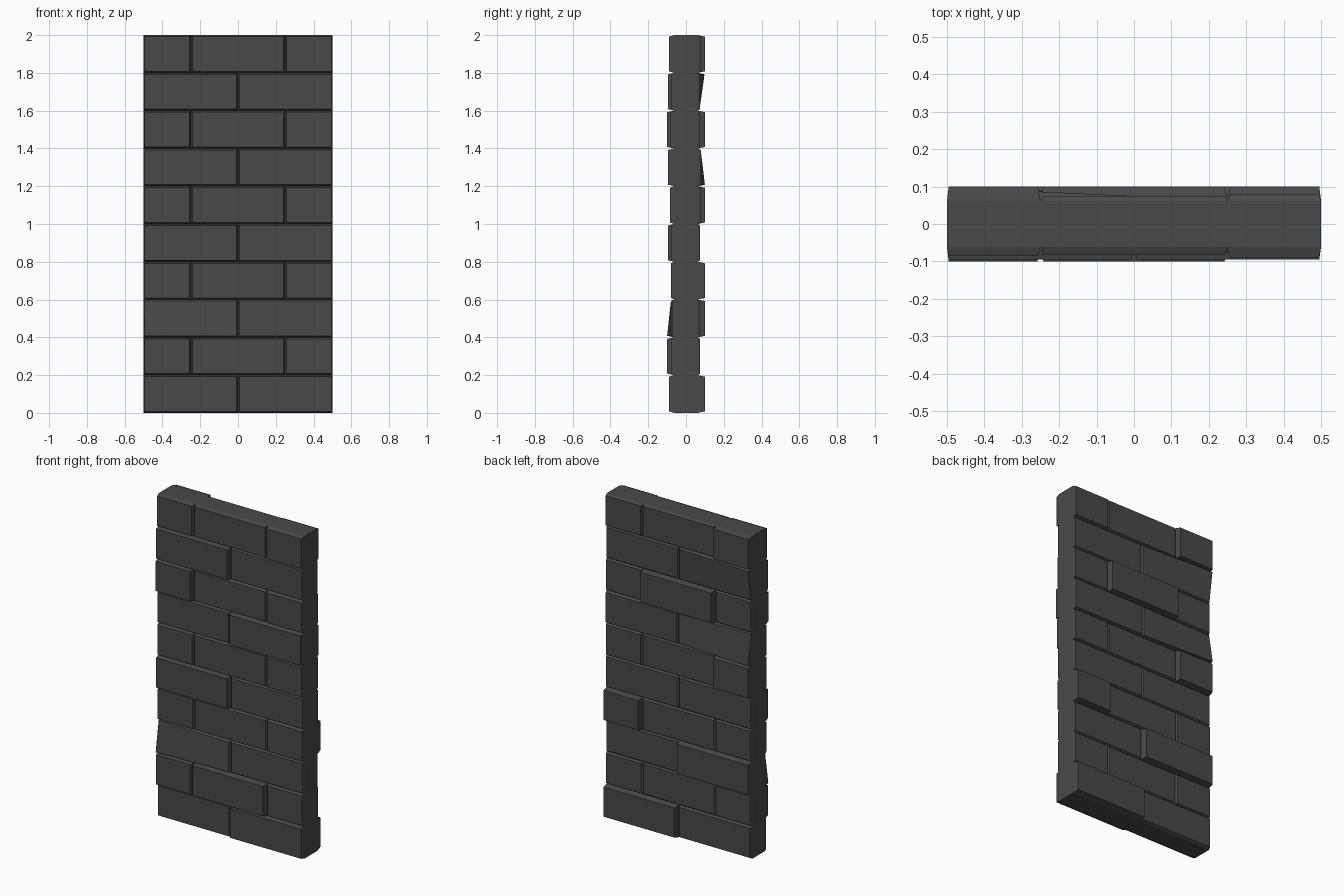
import bpy, bmesh

if "Cube" in bpy.data.objects:
    bpy.data.objects.remove(bpy.data.objects["Cube"])

stone = bpy.data.materials.new("dark_grey_stone")
stone.diffuse_color = (0.066, 0.066, 0.066, 1)
stone.use_nodes = True
stone.node_tree.nodes["Principled BSDF"].inputs["Base Color"].default_value = stone.diffuse_color

CORE = 0.062      # half thickness of the wall core
ROW = 0.2         # height of one course
INSET = 0.008     # taper of each brick toward its outer face

# Brick face depth per course, bottom to top, from -x to +x
FRONT = [(.078, .09), (.097, .1, .078), (.08, .075), (.08, .076, .08), (.095, .076),
         (.083, .08, .085), (.08, .095), (.1, .08, .083), (.095, .078), (.086, .083, .09)]
BACK = [(.078, .1), (.075, .072, .075), (.1, .072), (.075, .075, .1), (.073, .075),
        (.1, .075, .078), (.078, .08), (.073, .1, .075), (.075, .073), (.1, .075, .08)]

# Skewed bricks: (course, brick) -> depths of the outer corners (bottom, top) at x = -0.5
FRONT_SKEW = {(2, 0): (.1, .066)}
BACK_SKEW = {(6, 0): (.1, .066), (8, 0): (.072, .098)}


def finish(name, bm):
    bmesh.ops.recalc_face_normals(bm, faces=bm.faces)
    mesh = bpy.data.meshes.new(name)
    bm.to_mesh(mesh)
    bm.free()
    mesh.materials.append(stone)
    obj = bpy.data.objects.new(name, mesh)
    bpy.context.collection.objects.link(obj)


def brick(bm, x0, x1, z0, z1, side, depths):
    """Tapered block on the core; depths run around the outer face from the lower -x corner."""
    base = [(x0, z0), (x1, z0), (x1, z1), (x0, z1)]
    # The wall ends taper less than the joints
    a = x0 + (INSET * .6 if x0 < -.49 else INSET)
    b = x1 - (INSET * .6 if x1 > .49 else INSET)
    c, d = z0 + INSET, z1 - INSET
    face = [(a, c), (b, c), (b, d), (a, d)]
    inner = [bm.verts.new((x, side * CORE, z)) for x, z in base]
    outer = [bm.verts.new((x, side * t, z)) for (x, z), t in zip(face, depths)]
    bm.faces.new(outer)
    bm.faces.new(inner[::-1])
    for i in range(4):
        j = (i + 1) % 4
        bm.faces.new((inner[i], inner[j], outer[j], outer[i]))


def brick_side(name, side, table, skew):
    bm = bmesh.new()
    for r, row in enumerate(table):
        edges = (-.5, 0, .5) if len(row) == 2 else (-.5, -.25, .25, .5)
        for k, t in enumerate(row):
            low, high = skew.get((r, k), (t, t))
            brick(bm, edges[k], edges[k + 1], r * ROW, (r + 1) * ROW, side, (low, t, t, high))
    finish(name, bm)


# Wall core
bm = bmesh.new()
bmesh.ops.create_cube(bm, size=1)
for v in bm.verts:
    v.co = (v.co.x, v.co.y * 2 * CORE, (v.co.z + .5) * 2)
finish("wall_core", bm)

# Bricks on both sides
brick_side("front_bricks", -1, FRONT, FRONT_SKEW)
brick_side("back_bricks", 1, BACK, BACK_SKEW)
